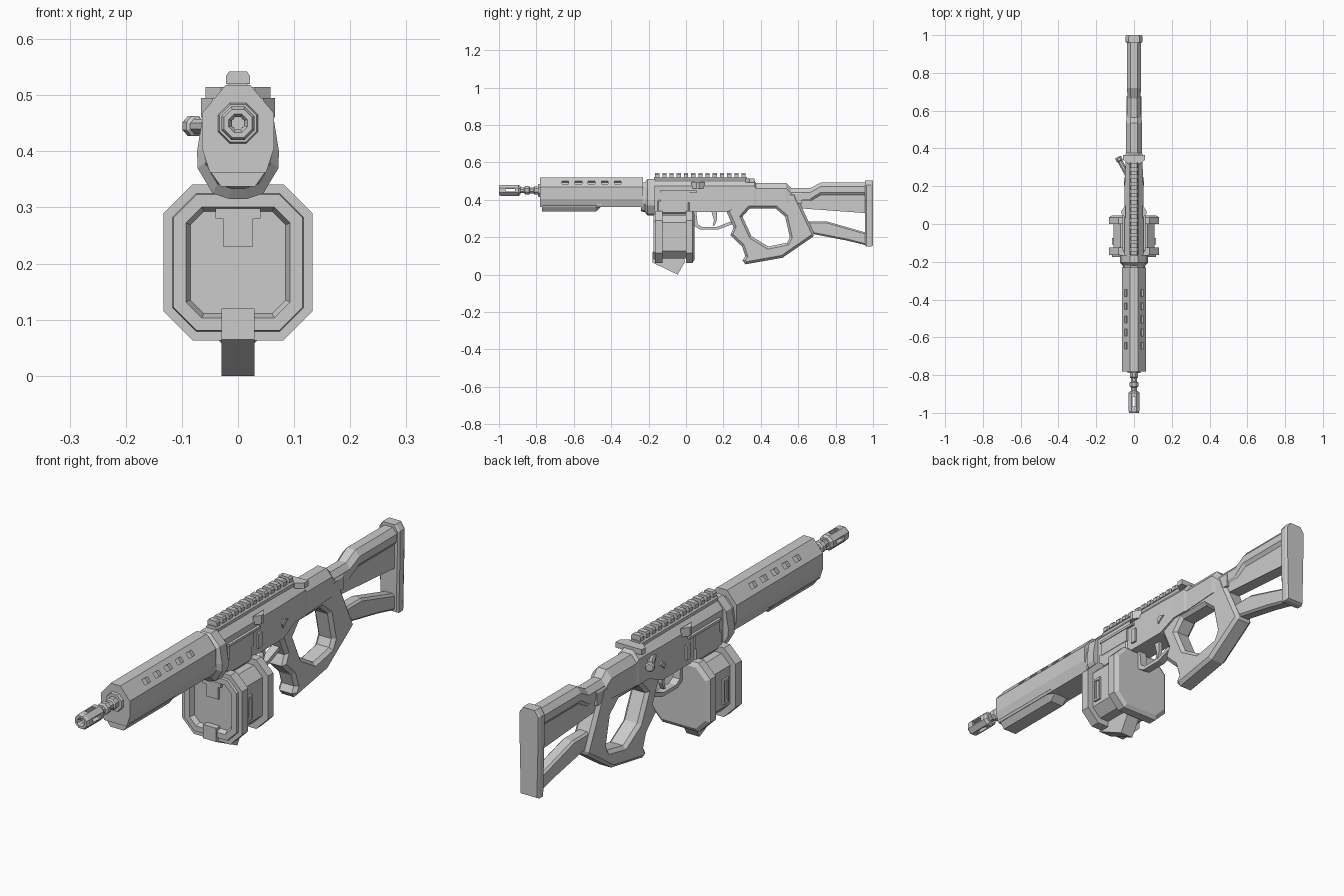
import bpy, bmesh, math
from mathutils import Vector

if "Cube" in bpy.data.objects:
    bpy.data.objects.remove(bpy.data.objects["Cube"])


def loft(name, rings):
    """Bridge equal-length point rings and cap both ends."""
    bm = bmesh.new()
    rows = [[bm.verts.new(p) for p in r] for r in rings]
    n = len(rows[0])
    for a, b in zip(rows, rows[1:]):
        for i in range(n):
            j = (i + 1) % n
            bm.faces.new((a[i], a[j], b[j], b[i]))
    bm.faces.new(rows[0])
    bm.faces.new(rows[-1])
    bmesh.ops.recalc_face_normals(bm, faces=bm.faces)
    me = bpy.data.meshes.new(name)
    bm.to_mesh(me)
    bm.free()
    ob = bpy.data.objects.new(name, me)
    bpy.context.collection.objects.link(ob)
    return ob


def section(half, y):
    """Cross-section mirrored in x; half = (x, z) from top to bottom."""
    return [(x, y, z) for x, z in half] + [(-x, y, z) for x, z in reversed(half)]


def side(name, profile, w, x=0.0):
    """Side profile (y, z) extruded across x."""
    return loft(name, [[(x + s * w, y, z) for y, z in profile] for s in (-1, 1)])


def turned(name, steps, z=0.45, n=8):
    """Faceted tube along y from (radius, y) steps."""
    ang = [math.tau * (i + .5) / n for i in range(n)]
    return loft(name, [[(r * math.cos(a), y, z + r * math.sin(a)) for a in ang] for r, y in steps])


def box(name, x0, x1, y0, y1, z0, z1):
    return side(name, [(y0, z0), (y1, z0), (y1, z1), (y0, z1)], (x1 - x0) / 2, (x0 + x1) / 2)


def apply(ob, kind, **props):
    m = ob.modifiers.new(kind, kind)
    for k, v in props.items():
        setattr(m, k, v)
    bpy.context.view_layer.objects.active = ob
    bpy.ops.object.modifier_apply(modifier=m.name)


def cut(ob, cutter):
    cutter.hide_render = True
    apply(ob, 'BOOLEAN', object=cutter, operation='DIFFERENCE', solver='EXACT')
    bpy.data.objects.remove(cutter)


def chamfer(ob, w, deg=60):
    apply(ob, 'BEVEL', width=w, segments=1, limit_method='ANGLE', angle_limit=math.radians(deg))


# Muzzle brake and barrel
brake = turned('muzzle_brake', [(.012, -.93), (.012, -.99), (.018, -1), (.027, -1), (.032, -.99),
                                (.032, -.895), (.024, -.885)])
cut(brake, box('slot_x', -.05, .05, -.965, -.915, .443, .457))
cut(brake, box('slot_z', -.007, .007, -.965, -.915, .4, .5))
turned('barrel', [(.016, -.9), (.016, -.865), (.025, -.86), (.025, -.84), (.018, -.835), (.018, -.815),
                  (.024, -.81), (.024, -.79), (.036, -.79), (.042, -.77), (.042, -.7)])

# Handguard with angled vent slots
hg = [(.022, .518), (.064, .468), (.064, .405), (.05, .362)]
guard = loft('handguard', [section(hg, y) for y in (-.78, -.23)])
for s in (-1, 1):
    for i in range(5):
        c = box('vent', -.011, .011, -.018, .018, -.014, .014)
        c.rotation_euler.y = s * math.atan2(.05, .042)
        c.location = (s * .043, -.365 - .07 * i, .493)
        bpy.context.view_layer.update()
        cut(guard, c)
low = lambda b, y: section([(.055, .39), (.055, .372), (.03, b)], y)
loft('handguard_lower', [low(.337, -.77), low(.337, -.48), low(.366, -.45)])

# Collar between handguard and receiver
col = [(.022, .51), (.062, .468), (.073, .40), (.072, .37), (.045, .325), (.015, .315)]
ring = lambda k, y: section([(x * k, .42 + (z - .42) * k) for x, z in col], y)
loft('receiver_collar', [ring(.78, -.24), ring(.82, -.22), ring(1, -.205), ring(1, -.165)])

# Receiver
rec = lambda w, t, b, y: section([(w * .45, t), (w, t - .03), (w, b)], y)
loft('receiver', [rec(.049, .503, .335, -.17), rec(.049, .503, .335, .22), rec(.046, .503, .37, .3),
                  rec(.046, .503, .37, .365), rec(.043, .49, .37, .375), rec(.043, .49, .38, .535),
                  rec(.038, .46, .38, .565), rec(.038, .46, .38, .62)])
chamfer(box('magazine_well', -.055, .055, -.155, .02, .325, .40), .008)
for s in (-1, 1):
    box('port_cover', s * .052 - .005, s * .052 + .005, -.135, .02, .385, .44)
    box('port_rib', s * .052 - .008, s * .052 + .008, -.14, .06, .44, .45)
    tri = [(.045, .03), (.066, .055), (.066, .07), (.045, .10)]
    loft('deflector', [[(s * x, y, z) for x, y in tri] for z in (.46, .495)])
    side('selector', [(.205, .40), (.225, .413), (.245, .405), (.228, .395), (.212, .38)], .006, s * .048)
    box('bolt_catch', s * .052 - .005, s * .052 + .005, .05, .075, .36, .42)

# Top rail
loft('rail_base', [section([(.016, .522), (.024, .512), (.024, .495)], y) for y in (-.17, .325)])
for i in range(13):
    y = -.165 + i * .0385
    loft('rail_tooth', [section([(.016, .542), (.021, .535), (.021, .52)], v) for v in (y, y + .022)])

# Charging handle and forward assist
hand = [(-.03, .318), (.03, .318), (.058, .34), (.058, .365), (-.058, .365), (-.058, .34)]
loft('charging_handle', [[(x, y, z) for x, y in hand] for z in (.493, .515)])
fa = turned('forward_assist', [(.014, -.06), (.014, .025), (.019, .03), (.019, .045), (.014, .05)], 0)
fa.rotation_euler.z = math.radians(28)
fa.location = (-.062, .31, .445)

# Thumbhole grip
grip = side('thumbhole_grip', [(.2, .43), (.215, .34), (.255, .25), (.237, .21), (.3, .15), (.317, .1),
                               (.302, .075), (.318, .055), (.516, .09), (.69, .21), (.6, .40), (.585, .44)], .04)
cut(grip, side('hole', [(.302, .31), (.34, .353), (.48, .353), (.53, .31), (.555, .2), (.54, .17),
                        (.44, .15), (.35, .205)], .1))
chamfer(grip, .013, 75)

# Trigger and guard
side('trigger_guard', [(.035, .34), (.045, .26), (.075, .24), (.17, .24), (.25, .27), (.25, .288),
                       (.165, .255), (.085, .255), (.062, .27), (.055, .34)], .016)
side('trigger', [(.135, .34), (.15, .29), (.142, .262), (.152, .262), (.165, .29), (.165, .34)], .008)

# Shoulder stock
st = lambda w, t, b, y: section([(w * .5, t), (w, t - .022), (w, b + .015), (w * .7, b)], y)
loft('stock_tube', [st(.034, .462, .39, .56), st(.034, .462, .39, .665), st(.037, .492, .425, .72),
                    st(.037, .492, .425, .97)])
side('stock_web', [(.57, .44), (.97, .44), (.97, .328), (.6, .355)], .026)
chamfer(side('stock_strut', [(.64, .285), (.75, .285), (.97, .222), (.97, .155), (.86, .182), (.68, .217)], .026), .008, 75)
butt = lambda k, y, b: section([(.028 * k, .504), (.046 * k, .48), (.046 * k, .4), (.04 * k, b)], y)
loft('butt_plate', [butt(.85, .958, .155), butt(1, .966, .15), butt(1, .99, .15), butt(.9, 1, .155)])


# Drum magazine: inset octagons stepped along y
def octo(i, y):
    h, v, c = .133 - i, .139 - i, .052 - .586 * i
    return section([(h - c, .202 + v), (h, .202 + v - c), (h, .202 - v + c), (h - c, .202 - v)], y)


loft('drum_magazine', [octo(i, y) for i, y in [
    (.048, -.155), (.040, -.175), (.018, -.175), (.016, -.165), (0, -.165), (0, -.125), (.024, -.125),
    (.024, 0), (0, 0), (0, .035), (.016, .045)]])
for s in (-1, 1):
    win = box('drum_window', s * .109 - .008, s * .109 + .008, -.108, -.074, .14, .24)
    cut(win, box('window_cut', s * .12 - .009, s * .12 + .009, -.101, -.081, .15, .23))
box('magazine_tower', -.04, .04, -.168, .02, .28, .37)
box('feed_latch', -.027, .027, -.166, -.14, .23, .285)
side('drum_foot', [(-.18, .12), (-.18, .065), (-.045, 0), (-.005, .07), (-.02, .12)], .029)
